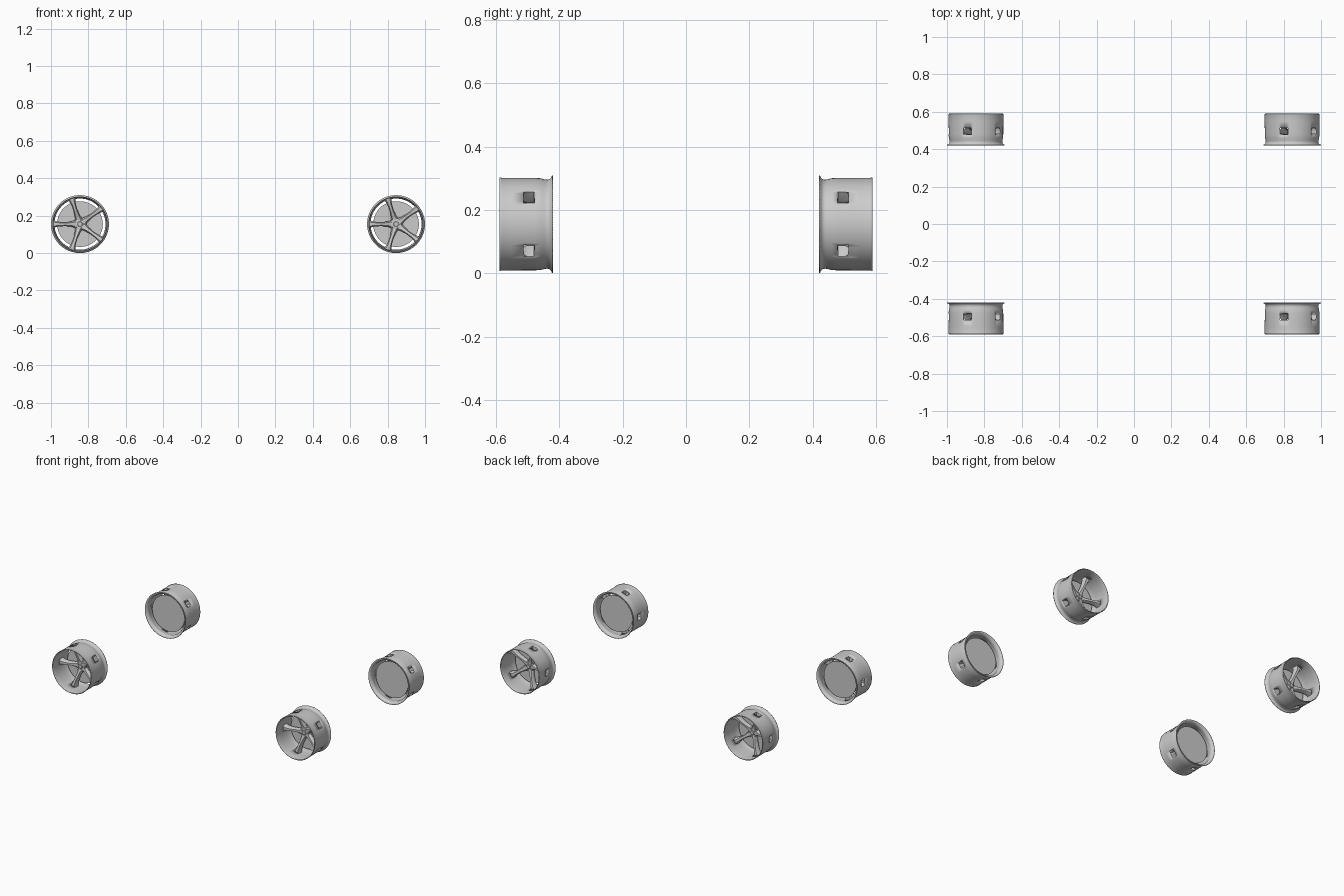
import bpy, bmesh
from math import cos, sin, radians, pi

if "Cube" in bpy.data.objects:
    bpy.data.objects.remove(bpy.data.objects["Cube"])

CX, CZ, R_SEG = 0.845, 0.155, 120
SPOKES = [36 + 72 * k for k in range(5)]


def finish(bm, name, wheel, thickness=0.0):
    """Place a part on a wheel; wheel = (x side, y side). Parts are modelled for the front."""
    sx, sy = wheel
    bmesh.ops.recalc_face_normals(bm, faces=bm.faces)
    for v in bm.verts:
        v.co.y *= -sy
    if sy > 0:
        bmesh.ops.reverse_faces(bm, faces=bm.faces)
    me = bpy.data.meshes.new(name)
    bm.to_mesh(me)
    bm.free()
    ob = bpy.data.objects.new(name, me)
    ob.location = (sx * CX, 0, CZ)
    bpy.context.collection.objects.link(ob)
    if thickness:
        mod = ob.modifiers.new("wall", 'SOLIDIFY')
        mod.thickness, mod.offset = thickness, 0
    bpy.ops.object.select_all(action='DESELECT')
    ob.select_set(True)
    bpy.context.view_layer.objects.active = ob
    bpy.ops.object.shade_smooth_by_angle(angle=radians(35))
    return ob


def revolve(bm, profile, seg, skip=None, center=(0, 0)):
    """Spin (radius, y) points round the wheel axis."""
    rings = [[bm.verts.new((center[0] + r * cos(2 * pi * i / seg), y,
                            center[1] + r * sin(2 * pi * i / seg)))
              for i in range(seg)] for r, y in profile]
    for j in range(len(rings) - 1):
        for i in range(seg):
            if skip and skip(j, (i + 0.5) * 360 / seg):
                continue
            k = (i + 1) % seg
            bm.faces.new((rings[j][i], rings[j][k], rings[j + 1][k], rings[j + 1][i]))
    return rings


def barrel(wheel):
    # outer lip, straight wall with spoke openings, small dip, flared inner lip
    prof = [(0.146, -0.589), (0.1445, -0.583), (0.1445, -0.55), (0.144, -0.514),
            (0.144, -0.479), (0.143, -0.46), (0.1395, -0.447), (0.1385, -0.438),
            (0.141, -0.430), (0.147, -0.424), (0.154, -0.4215)]

    def opening(j, a):
        return j == 3 and any(abs((a - s + 180) % 360 - 180) < 7.6 for s in SPOKES)
    bm = bmesh.new()
    revolve(bm, prof, R_SEG, opening)
    finish(bm, "rim_barrel", wheel, 0.004)


def spokes(wheel):
    # hollow flared spokes: radius, half width, front y, back y
    sections = [(0.010, 0.013, -0.488, -0.468), (0.030, 0.019, -0.490, -0.468),
                (0.045, 0.014, -0.494, -0.470), (0.075, 0.011, -0.503, -0.474),
                (0.105, 0.012, -0.511, -0.478), (0.125, 0.015, -0.514, -0.480),
                (0.138, 0.019, -0.515, -0.480), (0.145, 0.021, -0.515, -0.480)]
    bm = bmesh.new()
    for a in SPOKES:
        c, s = cos(radians(a)), sin(radians(a))
        loops = []
        for r, w, f, b in sections:
            mid = f + 0.35 * (b - f)
            pts = [(-w, b), (-w, mid), (-0.55 * w, f), (0.55 * w, f), (w, mid), (w, b)]
            loops.append([bm.verts.new((r * c - t * s, y, r * s + t * c)) for t, y in pts])
        for p, q in zip(loops, loops[1:]):
            for i in range(6):
                k = (i + 1) % 6
                bm.faces.new((p[i], p[k], q[k], q[i]))
    finish(bm, "spokes", wheel)


def capped(bm, profile, seg, center=(0, 0)):
    rings = revolve(bm, profile, seg, center=center)
    bm.faces.new(rings[0])
    bm.faces.new(rings[-1])


def hub(wheel):
    # hub body with centre cap, then five wheel nuts
    bm = bmesh.new()
    capped(bm, [(0.012, -0.497), (0.014, -0.495), (0.014, -0.490), (0.030, -0.489),
                (0.034, -0.484), (0.034, -0.458)], 40)
    finish(bm, "hub", wheel)
    bm = bmesh.new()
    for a in SPOKES:
        a = radians(a + 36)
        capped(bm, [(0.003, -0.494), (0.004, -0.493), (0.004, -0.485)], 6,
               (0.023 * cos(a), 0.023 * sin(a)))
    finish(bm, "wheel_nuts", wheel)


def brake_disc(wheel):
    bm = bmesh.new()
    capped(bm, [(0.122, -0.461), (0.122, -0.455)], 64)
    finish(bm, "brake_disc", wheel)


for sx in (-1, 1):
    for sy in (-1, 1):
        for part in (barrel, spokes, hub, brake_disc):
            part((sx, sy))
